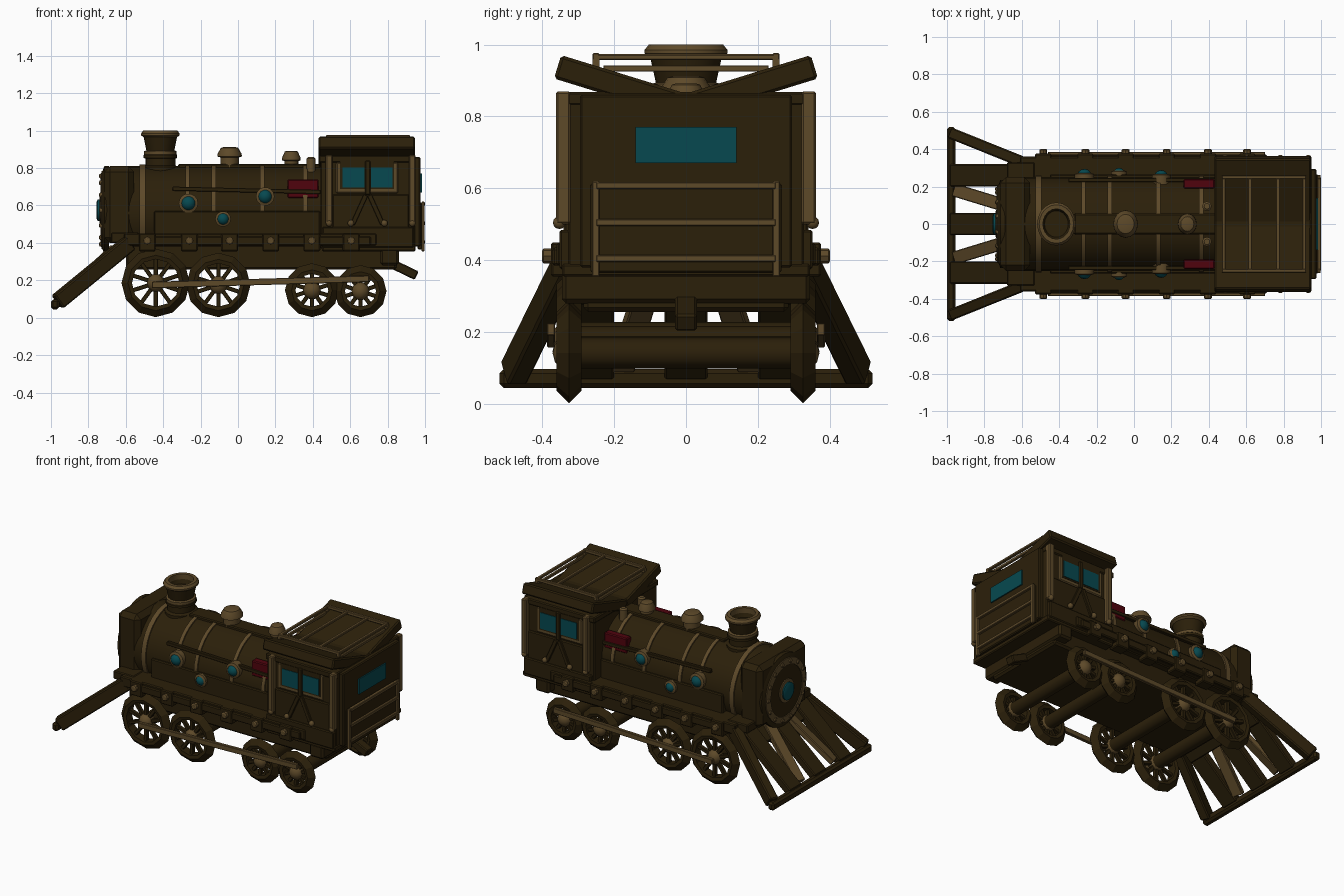
import bpy, bmesh, math
from mathutils import Vector, Matrix

if "Cube" in bpy.data.objects:
    bpy.data.objects.remove(bpy.data.objects["Cube"])


def material(name, rgb):
    m = bpy.data.materials.new(name)
    m.diffuse_color = (*rgb, 1)
    m.use_nodes = True
    m.node_tree.nodes["Principled BSDF"].inputs["Base Color"].default_value = m.diffuse_color
    return m


DARK = material("dark brown", (0.024, 0.014, 0.003))
LIGHT = material("light brown", (0.11, 0.067, 0.022))
TEAL = material("teal glass", (0.002, 0.066, 0.08))
RED = material("deep red", (0.08, 0.001, 0.004))
SMOOTH = []


def finish(name, bm, mat, smooth=False):
    bmesh.ops.recalc_face_normals(bm, faces=bm.faces)
    me = bpy.data.meshes.new(name)
    bm.to_mesh(me)
    bm.free()
    me.materials.append(mat)
    ob = bpy.data.objects.new(name, me)
    bpy.context.collection.objects.link(ob)
    if smooth:
        SMOOTH.append(ob)
    return ob


def box(name, x, y, z, mat=DARK, bevel=0.006):
    """Box from (min, max) ranges."""
    bm = bmesh.new()
    bmesh.ops.create_cube(bm, size=1)
    for v in bm.verts:
        for i, r in enumerate((x, y, z)):
            v.co[i] = r[0] if v.co[i] < 0 else r[1]
    if bevel:
        bmesh.ops.bevel(bm, geom=bm.edges[:], offset=bevel, segments=1, affect='EDGES')
    return finish(name, bm, mat)


def beam(name, p, q, w, h, mat=DARK):
    """Rectangular bar between two points."""
    p, q = Vector(p), Vector(q)
    bm = bmesh.new()
    bmesh.ops.create_cube(bm, size=1)
    bmesh.ops.scale(bm, vec=((q - p).length, w, h), verts=bm.verts)
    bmesh.ops.bevel(bm, geom=bm.edges[:], offset=min(w, h) * 0.12, segments=1, affect='EDGES')
    rot = (q - p).to_track_quat('X', 'Z').to_matrix().to_4x4()
    bmesh.ops.transform(bm, matrix=Matrix.Translation((p + q) / 2) @ rot, verts=bm.verts)
    return finish(name, bm, mat)


def lathe(name, profile, loc, axis='Z', seg=24, mat=DARK, ring=False, wide=1):
    """Spin (radius, height) points round an axis; ring closes the profile, wide stretches y."""
    bm = bmesh.new()
    loops = [[bm.verts.new((r * math.cos(2 * math.pi * k / seg), wide * r * math.sin(2 * math.pi * k / seg), h))
              for k in range(seg)] for r, h in profile]
    pairs = list(zip(loops, loops[1:])) + ([(loops[-1], loops[0])] if ring else [])
    for a, b in pairs:
        for k in range(seg):
            j = (k + 1) % seg
            bm.faces.new((a[k], a[j], b[j], b[k]))
    if not ring:
        bm.faces.new(loops[0])
        bm.faces.new(loops[-1])
    turn = {'X': Matrix.Rotation(math.pi / 2, 4, 'Y'), 'Y': Matrix.Rotation(-math.pi / 2, 4, 'X'),
            'Z': Matrix.Identity(4)}[axis]
    bmesh.ops.transform(bm, matrix=Matrix.Translation(loc) @ turn, verts=bm.verts)
    return finish(name, bm, mat, True)


def ball(name, loc, r, mat=LIGHT, seg=10):
    bm = bmesh.new()
    bmesh.ops.create_uvsphere(bm, u_segments=seg, v_segments=seg // 2 + 1, radius=r)
    bmesh.ops.translate(bm, vec=loc, verts=bm.verts)
    return finish(name, bm, mat, True)


# boiler, bands and top spine
BZ = 0.56
lathe("boiler", [(0.25, -0.6), (0.25, 0.45)], (0, 0, BZ), 'X', 32)
for x in (-0.51, -0.27, -0.13, 0.13, 0.36):
    w = 0.016 if x < -0.5 else 0.012
    lathe("boiler_band", [(0.24, -w), (0.259, -w), (0.259, w), (0.24, w)], (x, 0, BZ), 'X', 32, LIGHT, True)
box("boiler_spine", (-0.32, 0.44), (-0.055, 0.055), (0.78, 0.822))

# smokebox with round door, bolts and headlamp
box("smokebox", (-0.715, -0.555), (-0.25, 0.25), (0.4, 0.81), bevel=0.03)
lathe("smokebox_door", [(0.235, -0.69), (0.235, -0.715), (0.2, -0.728), (0.1, -0.732)], (0, 0, 0.575), 'X', 24)
lathe("door_ring", [(0.165, -0.71), (0.21, -0.71), (0.208, -0.73), (0.165, -0.735)], (0, 0, 0.575), 'X', 24, LIGHT, True)
for k in range(14):
    a = 2 * math.pi * k / 14
    ball("door_bolt", (-0.731, 0.187 * math.cos(a), 0.575 + 0.187 * math.sin(a)), 0.014, LIGHT, 8)
lathe("headlamp_ring", [(0.055, -0.72), (0.078, -0.72), (0.076, -0.738), (0.055, -0.742)], (0, 0, 0.575), 'X', 20, LIGHT, True)
lathe("headlamp", [(0.057, -0.72), (0.057, -0.75), (0.045, -0.756)], (0, 0, 0.575), 'X', 20, TEAL)

# chimney
CX, YW = -0.415, 1.12
lathe("chimney_base", [(0.095, 0.78), (0.095, 0.805), (0.08, 0.815), (0.08, 0.85), (0.09, 0.855), (0.09, 0.87),
                       (0.07, 0.89)], (CX, 0, 0), seg=20, wide=YW)
lathe("chimney_collar", [(0.06, 0.868), (0.087, 0.868), (0.087, 0.89), (0.06, 0.9)], (CX, 0, 0), seg=20, mat=LIGHT,
      ring=True, wide=YW)
lathe("chimney_funnel", [(0.072, 0.88), (0.09, 0.97), (0.075, 0.975), (0.05, 0.9)], (CX, 0, 0), seg=20, ring=True, wide=YW)
lathe("chimney_rim", [(0.085, 0.962), (0.103, 0.975), (0.103, 0.985), (0.092, 1.0), (0.072, 1.0), (0.072, 0.965)],
      (CX, 0, 0), seg=20, mat=LIGHT, ring=True, wide=YW)
lathe("chimney_floor", [(0.075, 0.93), (0.075, 0.94)], (CX, 0, 0), seg=20, wide=YW)

# domes and whistles
for x, r, top in ((-0.045, 0.066, 0.912), (0.285, 0.05, 0.892)):
    lathe("steam_dome", [(r * 0.75, 0.79), (r * 0.75, top - 0.055), (r, top - 0.05), (r * 0.97, top - 0.035),
                         (r * 0.7, top - 0.004), (r * 0.5, top)], (x, 0, 0), seg=16, mat=LIGHT, wide=YW)
for s in (-1, 1):
    lathe("whistle", [(0.025, 0.77), (0.025, 0.85), (0.015, 0.858)], (0.39, s * 0.095, 0), seg=12, mat=LIGHT)

# chassis, running boards
box("chassis", (-0.6, 0.85), (-0.285, 0.285), (0.257, 0.4), bevel=0.012)
box("deck", (-0.62, 0.75), (-0.33, 0.33), (0.38, 0.45))
box("front_beam", (-0.68, -0.53), (-0.33, 0.33), (0.4, 0.455))
box("rear_deck", (0.45, 0.95), (-0.345, 0.345), (0.355, 0.39))
box("rear_skirt", (0.76, 0.86), (-0.345, 0.345), (0.28, 0.37), bevel=0.012)
beam("rear_coupler", (0.83, 0, 0.285), (0.955, 0, 0.225), 0.06, 0.05)
WHEELS = ((-0.44, 0.183), (-0.105, 0.172), (0.395, 0.144), (0.655, 0.139))

for s in (-1, 1):
    def Y(a, b):
        return tuple(sorted((s * a, s * b)))

    box("running_board", (-0.61, 0.74), Y(0.26, 0.36), (0.385, 0.45))
    box("running_rail", (-0.5, 0.71), Y(0.35, 0.372), (0.385, 0.435))
    box("boiler_side_box", (-0.45, 0.44), Y(0.15, 0.265), (0.43, 0.57))
    for x in (-0.485, -0.26, -0.045, 0.175, 0.395, 0.605):
        box("bracket", (x - 0.045, x + 0.045), Y(0.3, 0.376), (0.355, 0.45))
        lathe("board_bolt", [(0.021, s * 0.36), (0.021, s * 0.396), (0.014, s * 0.401)], (x, 0, 0.412), 'Y', 8, LIGHT)
    # wheels with spokes and hubs
    for x, r in WHEELS:
        c = Vector((x, s * 0.325, r + 0.003))
        lathe("wheel_rim", [(r, 0), (r - 0.035, 0.035), (r - 0.056, 0.03), (r - 0.056, -0.03), (r - 0.035, -0.035)],
              c, 'Y', 12, DARK, True)
        for k in range(10):
            a = 2 * math.pi * (k + 0.5) / 10
            beam("spoke", c, c + Vector((math.cos(a), 0, math.sin(a))) * (r - 0.045), 0.026, 0.022)
        ball("wheel_hub", c + Vector((0, -s * 0.004, 0)), 0.05)
    beam("coupling_rod", (-0.46, s * 0.375, 0.175), (0.7, s * 0.375, 0.208), 0.022, 0.034, LIGHT)
    # portholes, side pipe, red panel
    for x, z, r, y in ((-0.265, 0.612, 0.052, 0.255), (-0.08, 0.528, 0.042, 0.268), (0.145, 0.648, 0.05, 0.25)):
        lathe("porthole_ring", [(r * 0.7, -s * 0.04), (r, -s * 0.04), (r, s * 0.012), (r * 0.7, s * 0.018)],
              (x, s * y, z), 'Y', 14, LIGHT, True)
        ball("porthole_glass", (x, s * y, z), r * 0.76, TEAL, 14)
    beam("side_pipe", (-0.35, s * 0.235, 0.69), (0.44, s * 0.235, 0.672), 0.022, 0.022)
    box("red_panel", (0.265, 0.43), Y(0.19, 0.24), (0.64, 0.74), RED)

    # cab side: pillars, windows, lower panel
    for x in (0.487, 0.932):
        box("cab_pillar", (x - 0.018, x + 0.018), Y(0.32, 0.362), (0.5, 0.87), LIGHT)
        ball("pillar_bolt", (x, s * 0.352, 0.505), 0.018)
    box("window_frame", (0.525, 0.855), Y(0.31, 0.334), (0.665, 0.83), LIGHT)
    box("window_surround", (0.545, 0.835), Y(0.32, 0.337), (0.688, 0.835), bevel=0)
    for x in (0.56, 0.71):
        box("side_window", (x, x + 0.115), Y(0.332, 0.341), (0.697, 0.803), TEAL, 0)
    box("window_post", (0.678, 0.708), Y(0.32, 0.348), (0.655, 0.84))
    box("cab_lower_panel", (0.505, 0.915), Y(0.31, 0.34), (0.47, 0.66))
    box("cab_skirt", (0.45, 0.94), Y(0.31, 0.352), (0.375, 0.485))
    for d in (-1, 1):
        beam("cab_brace", (0.693 + d * 0.01, s * 0.343, 0.655), (0.693 + d * 0.08, s * 0.343, 0.5), 0.02, 0.025)
        ball("cab_bolt", (0.693 + d * 0.09, s * 0.352, 0.505), 0.018)
    # roof leaf, tilted up outwards
    beam("roof_leaf", (0.688, s * 0.357, 0.938), (0.688, 0, 0.828), 0.515, 0.068)
    # roof rack side rail and feet
    box("rack_rail", (0.47, 0.92), Y(0.24, 0.26), (0.955, 0.976), LIGHT, 0.003)
    for x in (0.48, 0.91):
        box("rack_foot", (x - 0.01, x + 0.01), Y(0.24, 0.26), (0.91, 0.96), LIGHT, 0)
    # rear ladder posts
    box("rear_post", (0.98, 0.998), Y(0.24, 0.262), (0.355, 0.62), LIGHT, 0.003)
    # cowcatcher sides
    beam("catcher_side", (-0.58, s * 0.325, 0.4), (-0.965, s * 0.48, 0.085), 0.06, 0.085)
    beam("catcher_dark_slat", (-0.6, s * 0.26, 0.41), (-0.97, s * 0.26, 0.085), 0.12, 0.05)
    beam("catcher_light_slat", (-0.66, s * 0.09, 0.375), (-0.955, s * 0.18, 0.1), 0.07, 0.035, LIGHT)

# cab body, rear wall
box("cab", (0.44, 0.945), (-0.328, 0.328), (0.37, 0.868))
box("cab_top_trim", (0.433, 0.948), (-0.335, 0.335), (0.83, 0.868))
box("rear_wall", (0.94, 0.975), (-0.295, 0.295), (0.38, 0.86))
box("rear_locker", (0.96, 0.985), (-0.265, 0.265), (0.365, 0.615))
box("rear_window", (0.974, 0.983), (-0.14, 0.14), (0.67, 0.77), TEAL, 0)
for z in (0.405, 0.505, 0.608):
    box("rear_slat", (0.98, 1.0), (-0.25, 0.25), (z - 0.01, z + 0.01), LIGHT, 0.003)

# roof rack cross bars
for x in (0.48, 0.62, 0.77, 0.91):
    box("rack_bar", (x - 0.01, x + 0.01), (-0.25, 0.25), (0.957, 0.973), LIGHT, 0.003)
for x in (0.48, 0.91):
    box("rack_low_bar", (x - 0.008, x + 0.008), (-0.23, 0.23), (0.925, 0.942), LIGHT, 0.002)

# axles
for x, r in WHEELS:
    lathe("axle", [(0.043, -0.31), (0.043, 0.31)], (x, 0, r + 0.003), 'Y', 12)

# cowcatcher centre, upper board and foot bar
beam("catcher_centre_slat", (-0.6, 0, 0.41), (-0.97, 0, 0.085), 0.12, 0.05)
beam("catcher_upper_board", (-0.58, 0, 0.405), (-0.71, 0, 0.29), 0.62, 0.045)
box("catcher_foot", (-1.0, -0.955), (-0.518, 0.518), (0.045, 0.098), bevel=0.012)

# smooth curved parts, keeping hard edges
bpy.ops.object.select_all(action='DESELECT')
for ob in SMOOTH:
    if not ob.name.startswith("wheel_rim"):
        ob.select_set(True)
        bpy.context.view_layer.objects.active = ob
bpy.ops.object.shade_smooth_by_angle(angle=math.radians(35))
